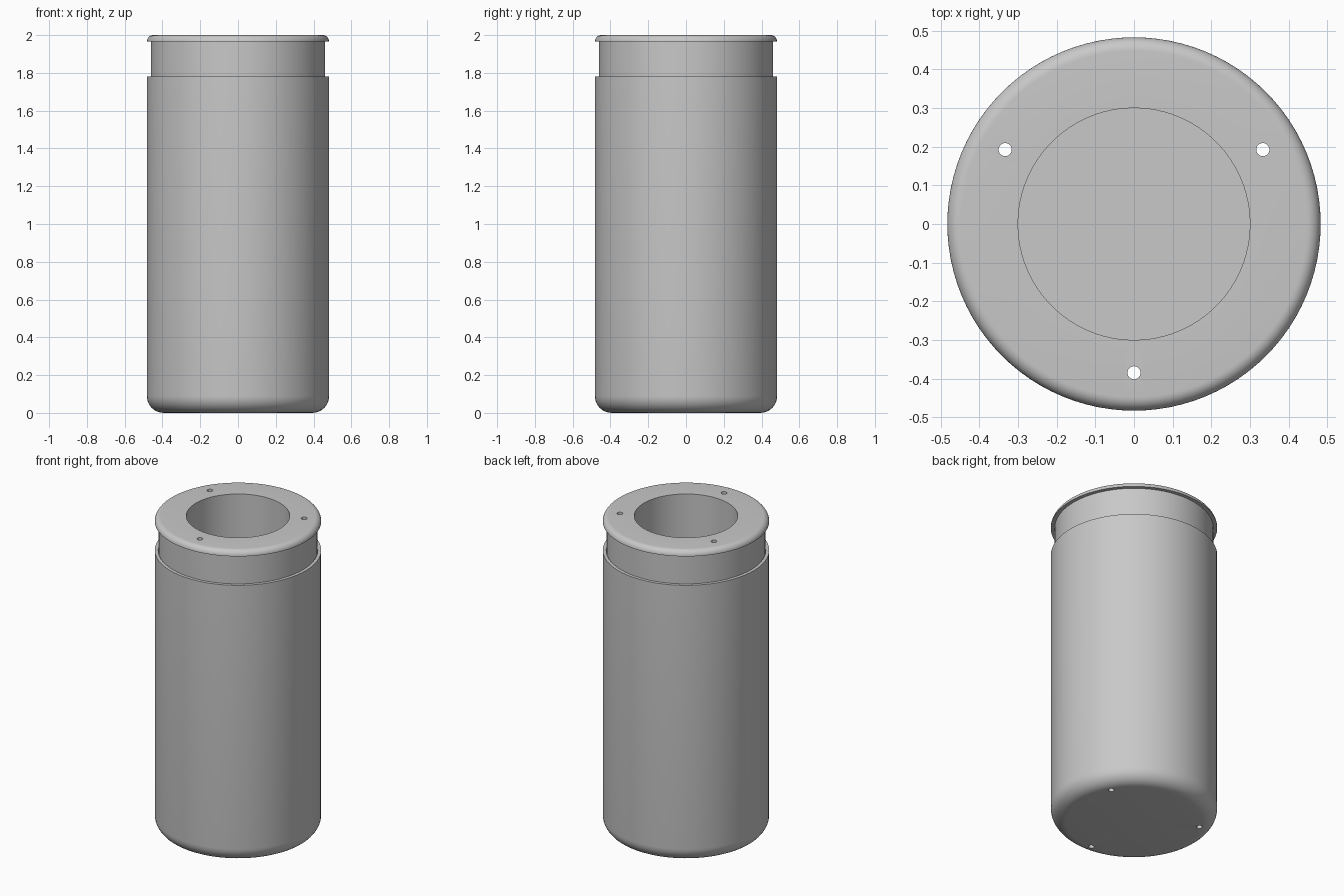
import bpy, bmesh
from math import cos, sin, pi, radians

if "Cube" in bpy.data.objects:
    bpy.data.objects.remove(bpy.data.objects["Cube"], do_unlink=True)

SEGMENTS = 96
R_OUT, R_NECK, R_BORE = 0.483, 0.46, 0.30
GAP = 0.003

grey = bpy.data.materials.new("plain grey")
grey.use_nodes = True
color = (0.58, 0.58, 0.58, 1)
grey.diffuse_color = color
grey.node_tree.nodes["Principled BSDF"].inputs["Base Color"].default_value = color


def arc(cx, cz, r, start, end, steps=8):
    """Profile points along a rounded corner, angles in degrees."""
    angles = [radians(start + (end - start) * i / steps) for i in range(steps + 1)]
    return [(cx + r * cos(a), cz + r * sin(a)) for a in angles]


def lathe(name, profile):
    """Spin an (r, z) profile that starts and ends on the axis into a closed solid."""
    bm = bmesh.new()
    verts = [bm.verts.new((r, 0, z)) for r, z in profile]
    edges = [bm.edges.new(pair) for pair in zip(verts, verts[1:])]
    bmesh.ops.spin(bm, geom=verts + edges, cent=(0, 0, 0), axis=(0, 0, 1),
                   angle=2 * pi, steps=SEGMENTS, use_duplicate=False)
    bmesh.ops.remove_doubles(bm, verts=bm.verts, dist=1e-5)
    bmesh.ops.recalc_face_normals(bm, faces=bm.faces)
    mesh = bpy.data.meshes.new(name)
    bm.to_mesh(mesh)
    bm.free()
    obj = bpy.data.objects.new(name, mesh)
    bpy.context.collection.objects.link(obj)
    mesh.materials.append(grey)
    return obj


# Outer housing: a cup with a rounded base
fillet, wall = 0.09, R_OUT - R_NECK - GAP
r_corner = R_OUT - fillet
housing = lathe("housing",
                [(0, 0)] + arc(r_corner, fillet, fillet, -90, 0)
                + [(R_OUT, 1.78), (R_OUT - wall, 1.78)]
                + arc(r_corner, fillet, fillet - wall, 0, -90)
                + [(0, wall)])

# Inner liner: neck, rounded flange lip and central bore
lip = 0.035
liner = lathe("liner",
              [(0, wall + GAP)]
              + arc(r_corner, fillet, fillet - wall - GAP, -90, 0)
              + [(R_NECK, 2 - lip)]
              + arc(R_OUT - lip, 2 - lip, lip, 0, 90)
              + [(R_BORE, 2), (R_BORE, 0.1), (0, 0.1)])

# Three bolt holes running the full height
cutters = []
for degrees in (-90, 30, 150):
    a = radians(degrees)
    bpy.ops.mesh.primitive_cylinder_add(
        vertices=24, radius=0.017, depth=2.4,
        location=(0.385 * cos(a), 0.385 * sin(a), 1))
    cutter = bpy.context.object
    cutter.name = "hole_cutter"
    cutter.hide_render = True
    cutter.data.materials.append(grey)
    cutters.append(cutter)

for part in (housing, liner):
    bpy.ops.object.select_all(action="DESELECT")
    part.select_set(True)
    bpy.context.view_layer.objects.active = part
    for cutter in cutters:
        mod = part.modifiers.new("bolt hole", "BOOLEAN")
        mod.operation = "DIFFERENCE"
        mod.solver = "EXACT"
        mod.object = cutter
        bpy.ops.object.modifier_apply(modifier=mod.name)
    bpy.ops.object.shade_smooth_by_angle(angle=radians(30))

for cutter in cutters:
    bpy.data.objects.remove(cutter, do_unlink=True)
